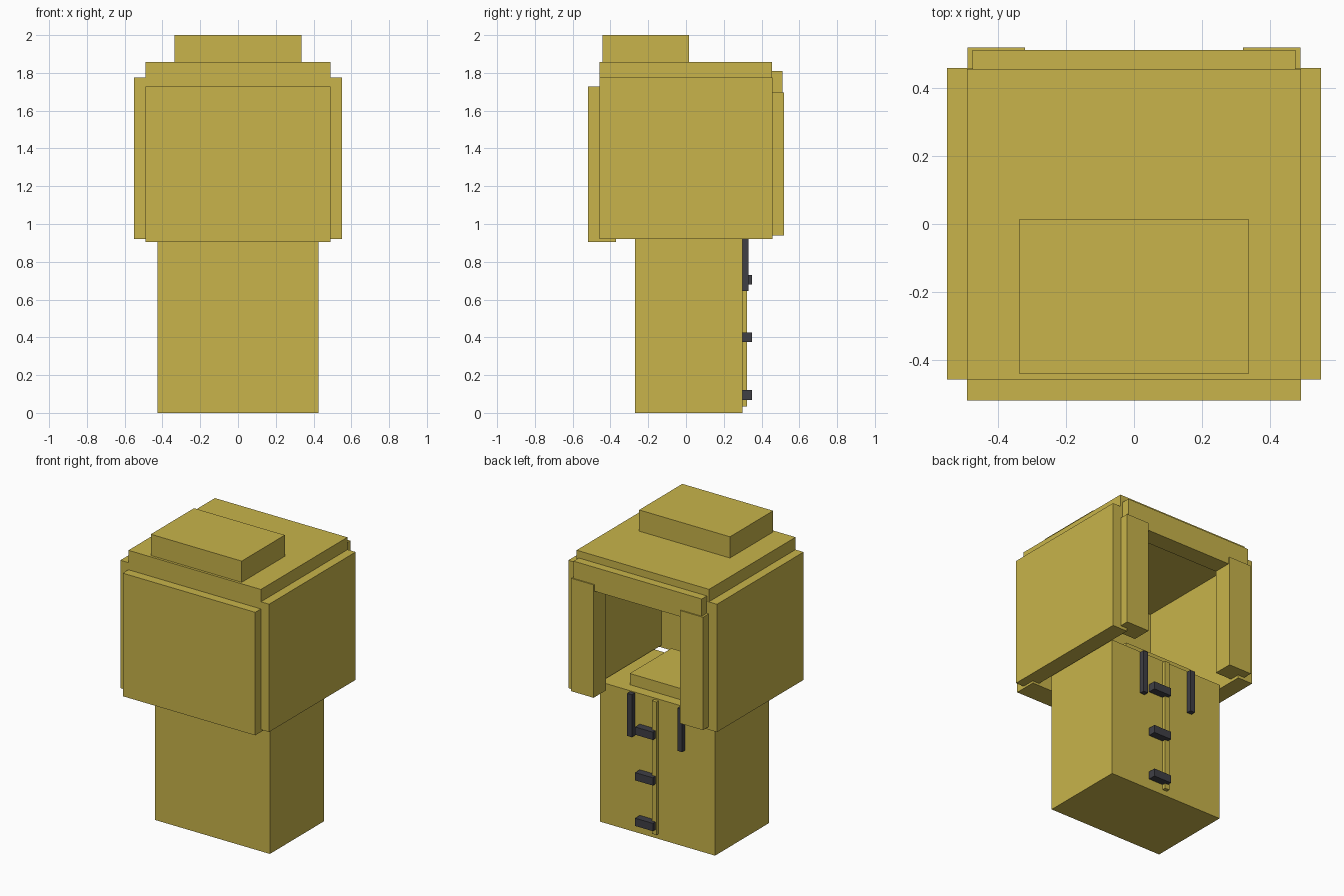
import bpy
import bmesh
from mathutils import Vector

cube = bpy.data.objects.get("Cube")
if cube:
    bpy.data.objects.remove(cube, do_unlink=True)


def make_material(name, rgb):
    mat = bpy.data.materials.new(name)
    mat.use_nodes = True
    color = (*rgb, 1.0)
    mat.diffuse_color = color
    mat.node_tree.nodes["Principled BSDF"].inputs["Base Color"].default_value = color
    return mat


mustard = make_material("mustard", (0.578, 0.456, 0.069))
charcoal = make_material("charcoal", (0.05, 0.05, 0.06))


def box(name, x, y, z, mat=mustard):
    """Flat-shaded box from (min, max) ranges on each axis."""
    low, high = (Vector(corner) for corner in zip(x, y, z))
    mesh = bpy.data.meshes.new(name)
    bm = bmesh.new()
    bmesh.ops.create_cube(bm, size=1)
    bmesh.ops.scale(bm, vec=high - low, verts=bm.verts)
    bm.to_mesh(mesh)
    bm.free()
    mesh.materials.append(mat)
    obj = bpy.data.objects.new(name, mesh)
    obj.location = (low + high) / 2
    bpy.context.collection.objects.link(obj)
    return obj


def mirrored_pair(name, x, y, z, mat=mustard):
    box("left_" + name, x, y, z, mat)
    box("right_" + name, (-x[1], -x[0]), y, z, mat)


# Lower body with the neck pad on top
box("body", (-0.425, 0.425), (-0.27, 0.30), (0, 0.935))
box("neck_pad", (-0.255, 0.255), (-0.21, 0.23), (0.935, 1.01))

# Hollow hood, open at the back and underneath
box("hood_front", (-0.49, 0.49), (-0.518, -0.37), (0.905, 1.728))
box("hood_top", (-0.49, 0.49), (-0.458, 0.456), (1.728, 1.858))
mirrored_pair("hood_side", (0.44, 0.55), (-0.457, 0.458), (0.92, 1.775))
mirrored_pair("hood_post", (0.32, 0.489), (0.39, 0.519), (0.94, 1.695))
box("hood_lintel", (-0.474, 0.474), (0.39, 0.511), (1.65, 1.81))

# Raised crown
box("crown", (-0.336, 0.336), (-0.441, 0.015), (1.858, 2.0))

# Back closure: placket, toggles and hanging straps
box("placket", (-0.008, 0.025), (0.295, 0.323), (0.035, 0.925))
for i, height in enumerate((0.095, 0.40, 0.705)):
    box(f"toggle_{i + 1}", (0.0, 0.132), (0.295, 0.35),
        (height - 0.026, height + 0.026), charcoal)
mirrored_pair("strap", (0.168, 0.203), (0.295, 0.332), (0.645, 0.93), charcoal)
